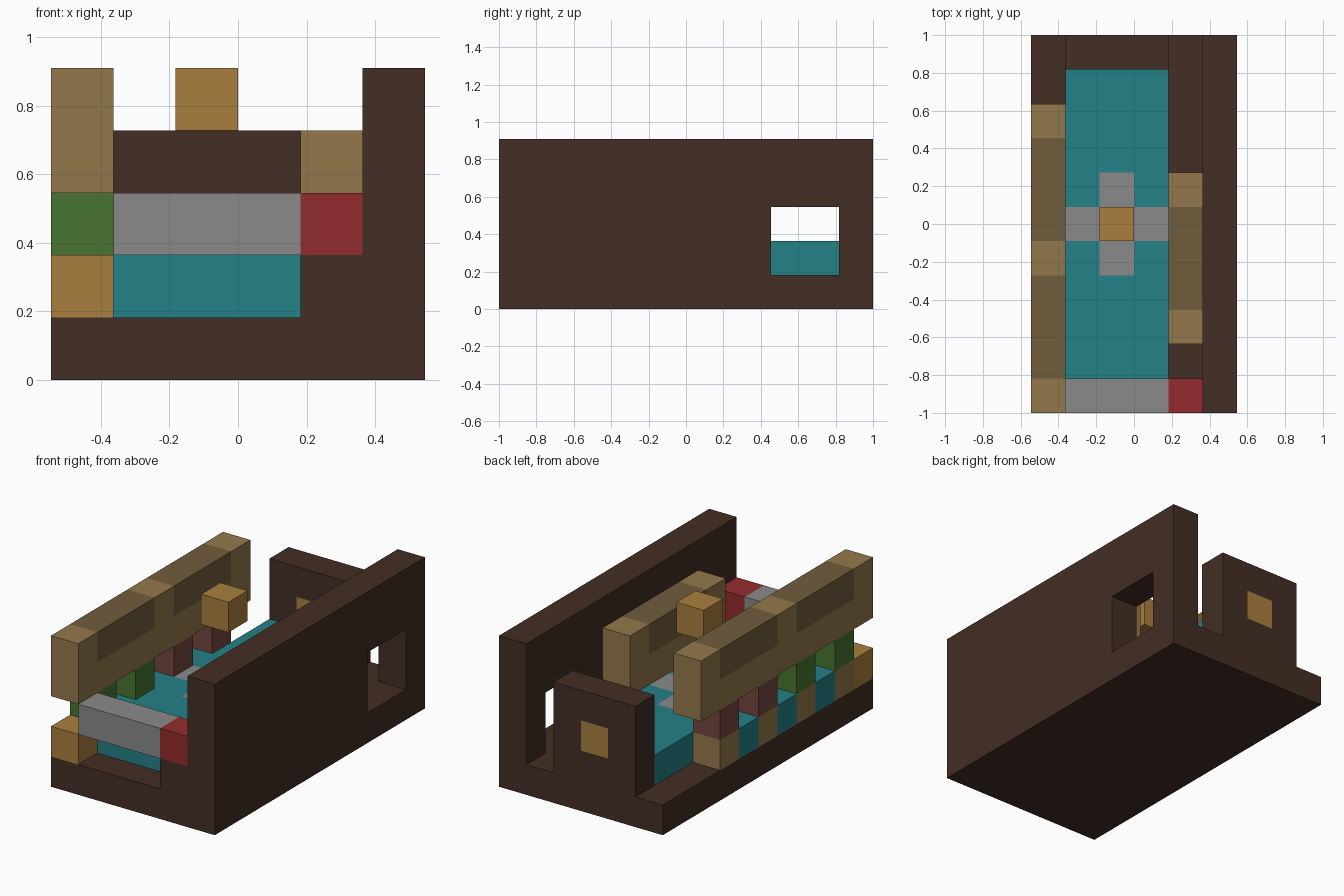
import bpy, bmesh
from mathutils import Matrix, Vector

cube = bpy.data.objects.get("Cube")
if cube:
    bpy.data.objects.remove(cube, do_unlink=True)

U = 2 / 11  # one grid cell
ORIGIN = Vector((-3 * U, -1, 0))


def linear(c):
    c /= 255
    return c / 12.92 if c < 0.04 else ((c + 0.055) / 1.055) ** 2.4


def material(name, hex_code):
    rgb = [linear(c) for c in bytes.fromhex(hex_code)]
    m = bpy.data.materials.new(name)
    m.use_nodes = True
    m.diffuse_color = (*rgb, 1)
    bsdf = m.node_tree.nodes["Principled BSDF"]
    bsdf.inputs["Base Color"].default_value = (*rgb, 1)
    return m


BROWN = material("dark brown", "432e24")
TAN = material("tan", "94794c")
SHADE_TAN = material("dark tan", "705d3c")
ORANGE = material("orange wood", "a97f3d")
TEAL = material("teal", "258187")
GREY = material("grey", "8a8a8a")
RED = material("red", "942c2e")
GREEN = material("green", "487431")
RUST = material("red brown", "74473f")


def blocks(name, mat, *spans):
    """One object from boxes, each given as start cell and size in cells."""
    bm = bmesh.new()
    for start, size in spans:
        s, d = Vector(start), Vector(size)
        place = Matrix.Translation(ORIGIN + (s + d / 2) * U)
        bmesh.ops.create_cube(bm, size=1, matrix=place @ Matrix.Diagonal((*(d * U), 1)))
    mesh = bpy.data.meshes.new(name)
    bm.to_mesh(mesh)
    bm.free()
    mesh.materials.append(mat)
    obj = bpy.data.objects.new(name, mesh)
    bpy.context.collection.objects.link(obj)
    return obj


ONE = (1, 1, 1)

# Base and tall left wall with a window opening
blocks("base", BROWN, ((0, 0, 0), (6, 11, 1)))
blocks("left_wall", BROWN,
       ((5, 0, 1), (1, 8, 4)), ((5, 10, 1), (1, 1, 4)), ((5, 8, 3), (1, 2, 2)))

# Back wall around a coloured centre block
blocks("back_wall", BROWN,
       ((1, 10, 1), (1, 1, 3)), ((3, 10, 1), (1, 1, 3)),
       ((2, 10, 1), ONE), ((2, 10, 3), ONE))
blocks("back_wall_centre", ORANGE, ((2, 10, 2), ONE))

# Teal floor with a grey cross set flush into it
blocks("floor", TEAL,
       ((1, 1, 1), (3, 3, 1)), ((1, 7, 1), (3, 3, 1)),
       *[((x, y, 1), ONE) for x in (1, 3) for y in (4, 6)])
blocks("floor_cross", GREY, ((1, 5, 1), (3, 1, 1)), ((2, 4, 1), ONE), ((2, 6, 1), ONE))
blocks("floating_block", ORANGE, ((2, 5, 4), ONE))

# Front bar and its end blocks
blocks("front_bar", GREY, ((1, 0, 2), (3, 1, 1)))
blocks("front_bar_end", RED, ((4, 0, 2), ONE))
blocks("front_bar_foot", BROWN, ((4, 0, 1), ONE))
blocks("front_corner_block", ORANGE, ((0, 0, 1), ONE))

# Right side: alternating footings, posts and the raised beam
blocks("right_footings", TAN, *[((0, y, 1), ONE) for y in (1, 3, 5, 7)])
blocks("right_footing_fill", TEAL, *[((0, y, 1), ONE) for y in (2, 4, 6)])
blocks("right_front_posts", GREEN, *[((0, y, 2), ONE) for y in (1, 3)])
blocks("right_back_posts", RUST, *[((0, y, 2), ONE) for y in (5, 7)])
blocks("right_beam", TAN, ((0, 0, 3), (1, 9, 1)), *[((0, y, 4), ONE) for y in (0, 4, 8)])
blocks("right_beam_panels", SHADE_TAN, *[((0, y, 4), (1, 3, 1)) for y in (1, 5)])

# Left side: lower, shorter beam on posts
blocks("left_beam", TAN, ((4, 2, 2), (1, 5, 1)), *[((4, y, 3), ONE) for y in (2, 6)])
blocks("left_beam_panel", SHADE_TAN, ((4, 3, 3), (1, 3, 1)))
blocks("left_posts", BROWN, *[((4, y, 1), ONE) for y in (2, 4, 6)])
